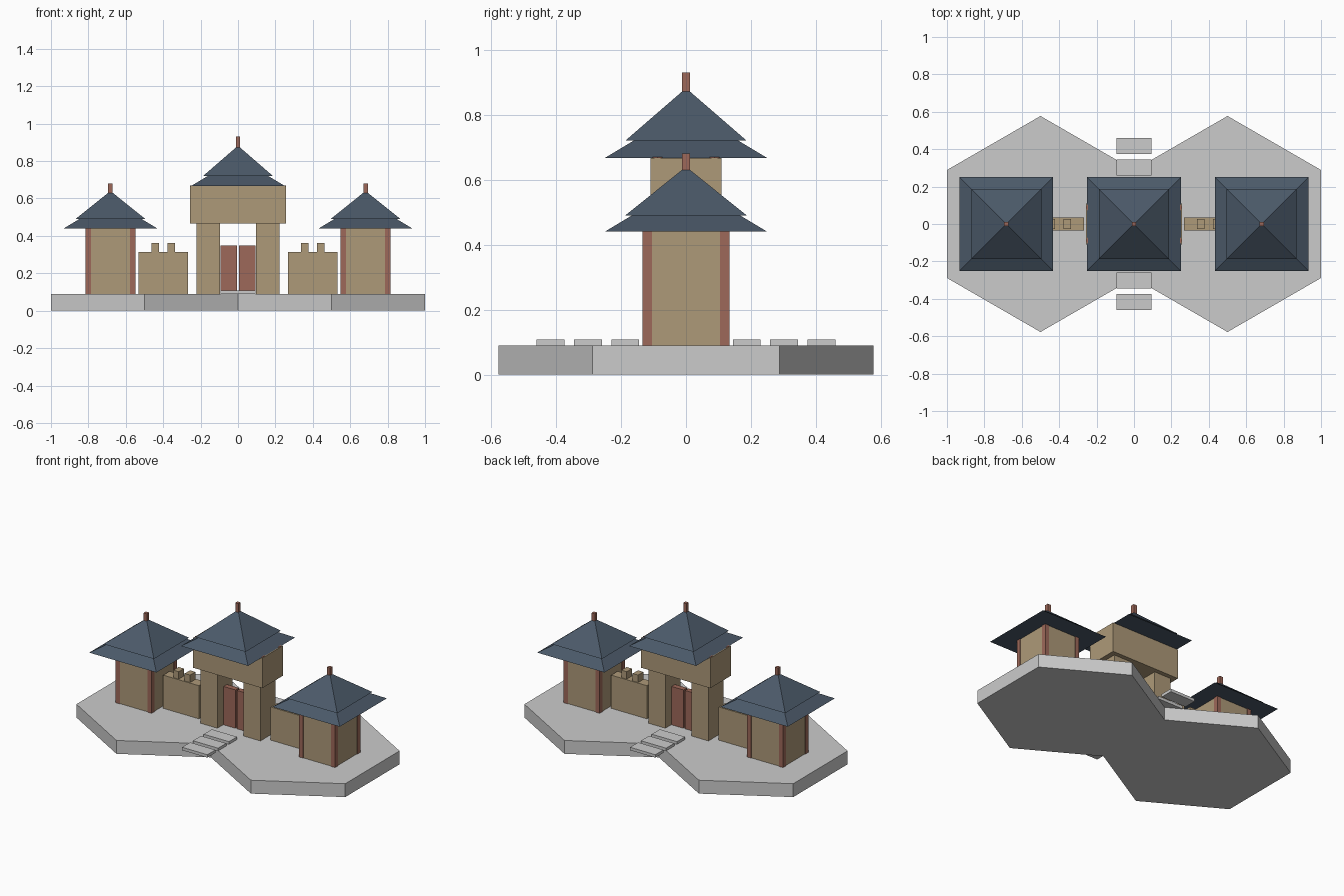
import bpy
from math import pi, sqrt

if "Cube" in bpy.data.objects:
    bpy.data.objects.remove(bpy.data.objects["Cube"])


def material(name, rgb):
    m = bpy.data.materials.new(name)
    m.diffuse_color = (*rgb, 1)
    m.use_nodes = True
    m.node_tree.nodes["Principled BSDF"].inputs["Base Color"].default_value = m.diffuse_color
    return m


TAN = material("tan_stone", (0.42, 0.32, 0.19))
RED = material("red_wood", (0.34, 0.14, 0.10))
BLUE = material("blue_tile", (0.07, 0.10, 0.14))


def finish(name, mat):
    ob = bpy.context.object
    ob.name = name
    if mat:
        ob.data.materials.append(mat)
    return ob


def box(name, x, y, z, mat=None):
    """Box from (min, max) pairs."""
    bpy.ops.mesh.primitive_cube_add(size=1, location=[sum(p) / 2 for p in (x, y, z)])
    ob = finish(name, mat)
    ob.scale = [p[1] - p[0] for p in (x, y, z)]
    bpy.ops.object.transform_apply(location=False, rotation=False, scale=True)
    return ob


def span(c, half):
    return (c - half, c + half)


def pyramid(name, x, half, z0, z1, mat):
    bpy.ops.mesh.primitive_cone_add(vertices=4, radius1=half * sqrt(2), radius2=0, depth=z1 - z0,
                                    location=(x, 0, (z0 + z1) / 2), rotation=(0, 0, pi / 4))
    return finish(name, mat)


def roof(name, x, z0, z1, apex, tip):
    # Two stacked square roofs and a finial
    pyramid(name + "_lower_roof", x, 0.25, z0, z0 + 0.15, BLUE)
    pyramid(name + "_upper_roof", x, 0.187, z1, apex, BLUE)
    box(name + "_finial", span(x, 0.012), span(0, 0.012), (apex - 0.02, tip), RED)


for s in (-1, 1):
    # Hexagonal platform
    bpy.ops.mesh.primitive_cylinder_add(vertices=6, radius=1 / sqrt(3), depth=0.09,
                                        location=(s * 0.5, 0, 0.045))
    finish("platform", None)

    # Side tower with corner posts
    tx = s * 0.682
    box("tower_body", span(tx, 0.13), span(0, 0.13), (0.09, 0.44), TAN)
    for px in (-1, 1):
        for py in (-1, 1):
            box("tower_post", span(tx + px * 0.119, 0.015), span(py * 0.119, 0.015),
                (0.09, 0.44), RED)
    roof("tower", tx, 0.44, 0.49, 0.64, 0.68)

    # Connecting wall with merlons
    box("wall", span(s * 0.4, 0.133), span(0, 0.034), (0.09, 0.313), TAN)
    for mx in (0.357, 0.442):
        box("merlon", span(s * mx, 0.02), span(0, 0.028), (0.313, 0.363), TAN)

    # Gate pillar, door leaf and posts set into the gate house
    box("gate_pillar", span(s * 0.16, 0.063), span(0, 0.08), (0.09, 0.465), TAN)
    box("door_leaf", span(s * 0.05, 0.044), span(0, 0.018), (0.09, 0.348), RED)
    for py in (-1, 1):
        bpy.ops.mesh.primitive_cylinder_add(vertices=8, radius=0.02, depth=0.2,
                                            location=(s * 0.236, py * 0.088, 0.57))
        finish("gate_post", RED)

    # Step slabs, front and back
    for y in (0.187, 0.302, 0.417):
        box("step", (-0.094, 0.094), span(s * y, 0.043), (0.088, 0.108))

# Upper gate house
box("gate_house", (-0.257, 0.257), (-0.109, 0.109), (0.465, 0.667), TAN)
roof("gate", 0, 0.667, 0.72, 0.882, 0.93)
